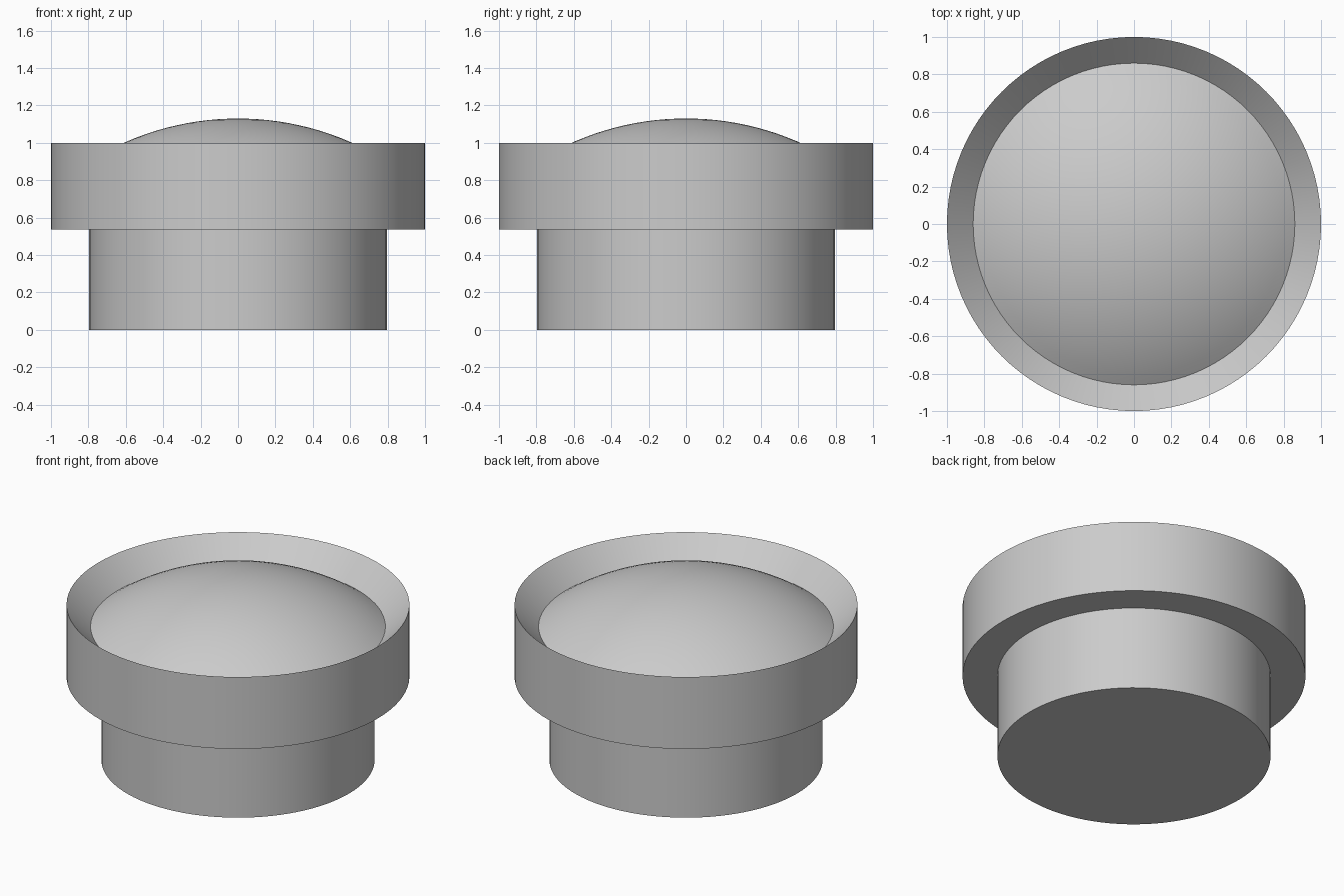
import bpy
import math

cube = bpy.data.objects.get("Cube")
if cube:
    bpy.data.objects.remove(cube, do_unlink=True)

SEGMENTS = 96

grey = bpy.data.materials.new("light grey")
grey.use_nodes = True
colour = (0.6, 0.6, 0.6, 1)
grey.diffuse_color = colour
grey.node_tree.nodes["Principled BSDF"].inputs["Base Color"].default_value = colour


def lathe(name, profile):
    """Spin a profile of (radius, height) points; radius zero becomes a pole."""
    verts, rings, faces = [], [], []
    for r, z in profile:
        count = SEGMENTS if r > 0 else 1
        rings.append([len(verts) + i for i in range(count)])
        for i in range(count):
            a = math.tau * i / SEGMENTS
            verts.append((r * math.cos(a), r * math.sin(a), z))
    for low, high in zip(rings, rings[1:]):
        for i in range(SEGMENTS):
            j = (i + 1) % SEGMENTS
            quad = [low[i % len(low)], low[j % len(low)],
                    high[j % len(high)], high[i % len(high)]]
            faces.append(list(dict.fromkeys(quad)))
    mesh = bpy.data.meshes.new(name)
    mesh.from_pydata(verts, [], faces)
    mesh.materials.append(grey)
    obj = bpy.data.objects.new(name, mesh)
    bpy.context.collection.objects.link(obj)
    bpy.ops.object.select_all(action="DESELECT")
    obj.select_set(True)
    bpy.context.view_layer.objects.active = obj
    bpy.ops.object.shade_smooth_by_angle(angle=math.radians(25))
    return obj


# Stem and wide head with its bevelled rim, and a shallow spherical cap inside
stem_radius, head_radius, cap_radius = 0.797, 1.0, 0.86
ledge, rim, apex, sphere = 0.537, 1.0, 1.13, 1.5
cap = []
for k in range(17):
    r = cap_radius * (1 - k / 16)
    cap.append((r, apex - sphere + math.sqrt(sphere ** 2 - r ** 2)))

lathe("button_body", [(0, 0), (stem_radius, 0), (stem_radius, ledge),
                      (head_radius, ledge), (head_radius, rim)] + cap)
